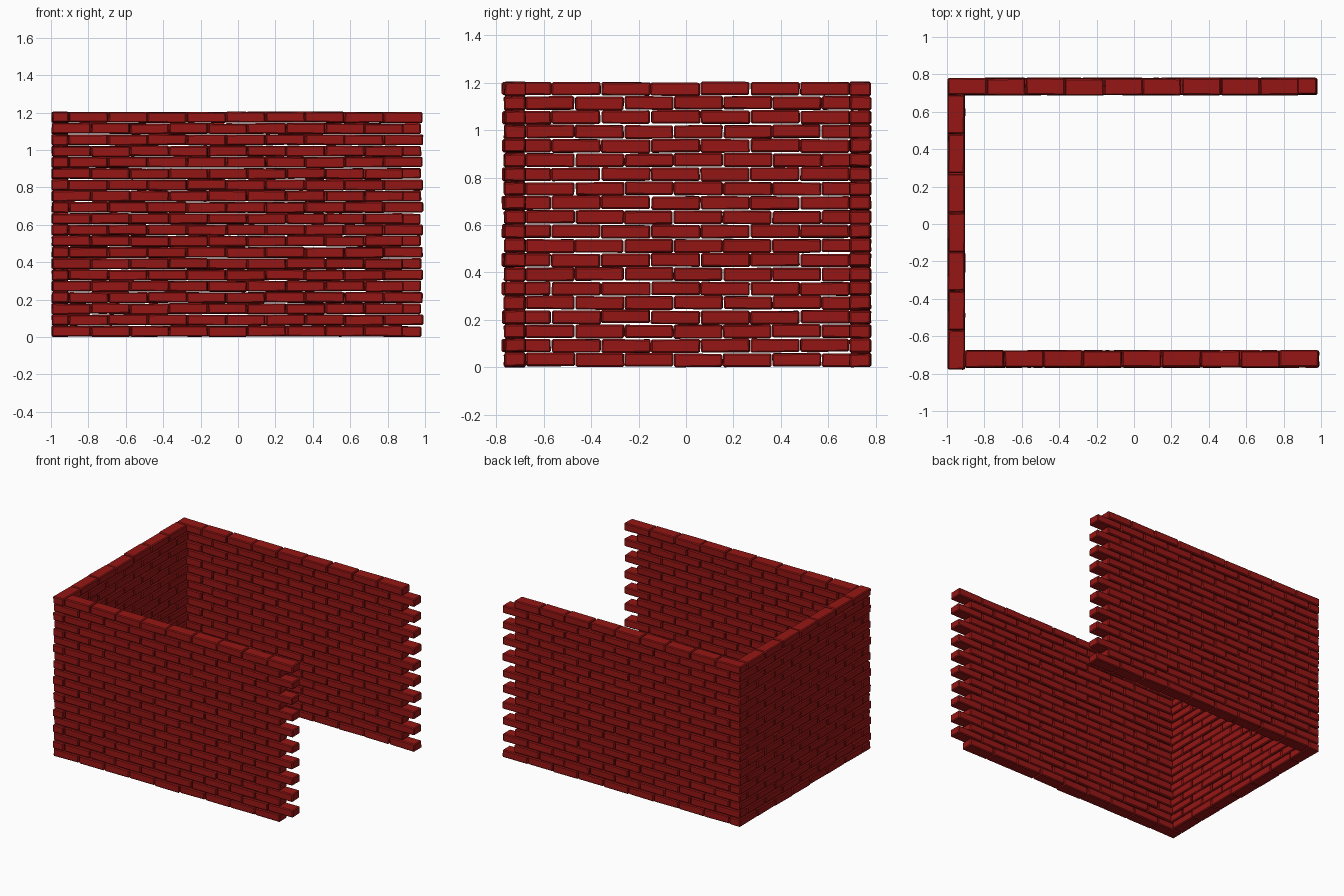
import bpy, bmesh, random
from mathutils import Vector

if "Cube" in bpy.data.objects:
    bpy.data.objects.remove(bpy.data.objects["Cube"])

random.seed(4)
COURSES, PITCH, GAP, THICK = 20, 0.0602, 0.003, 0.089

mat = bpy.data.materials.new("brick_red")
mat.diffuse_color = (0.3, 0.008, 0.007, 1)
mat.use_nodes = True
mat.node_tree.nodes["Principled BSDF"].inputs["Base Color"].default_value = mat.diffuse_color


def add_brick(bm, lo, hi):
    """One worn brick: box with nudged corners and chipped (bevelled) edges."""
    lo, hi = Vector(lo), Vector(hi)
    geo = bmesh.ops.create_cube(bm, size=1)
    verts = geo["verts"]
    size, mid = hi - lo, (lo + hi) / 2
    shift = Vector([random.uniform(-0.002, 0.002) for _ in range(3)])
    for v in verts:
        v.co = Vector([v.co[i] * size[i] + mid[i] + shift[i]
                       + random.uniform(-0.002, 0.002) for i in range(3)])
    edges = list({e for v in verts for e in v.link_edges})
    bmesh.ops.bevel(bm, geom=edges, offset=0.006, segments=1, affect='EDGES')


def build_wall(name, axis, centre, odd, even, count):
    """Running-bond wall along an axis; odd/even give each course's span."""
    bm = bmesh.new()
    for r in range(COURSES):
        start, end = odd if r % 2 else even
        step = (end - start) / count
        z0, z1 = r * PITCH + GAP, (r + 1) * PITCH - GAP / 3
        for i in range(count):
            a, b = start + i * step + GAP / 2, start + (i + 1) * step - GAP / 2
            c0, c1 = centre - THICK / 2, centre + THICK / 2
            if axis == 'X':
                add_brick(bm, (a, c0, z0), (b, c1, z1))
            else:
                add_brick(bm, (c0, a, z0), (c1, b, z1))
    bmesh.ops.recalc_face_normals(bm, faces=bm.faces)
    mesh = bpy.data.meshes.new(name)
    bm.to_mesh(mesh)
    bm.free()
    mesh.materials.append(mat)
    bpy.context.collection.objects.link(bpy.data.objects.new(name, mesh))


# Courses interlock at the two corners and leave toothed free ends at +x
build_wall("front_wall", 'X', -0.722, (-0.905, 0.99), (-0.995, 0.885), 9)
build_wall("back_wall", 'X', 0.735, (-0.995, 0.88), (-0.905, 0.98), 9)
build_wall("left_wall", 'Y', -0.950, (-0.778, 0.69), (-0.677, 0.78), 7)
